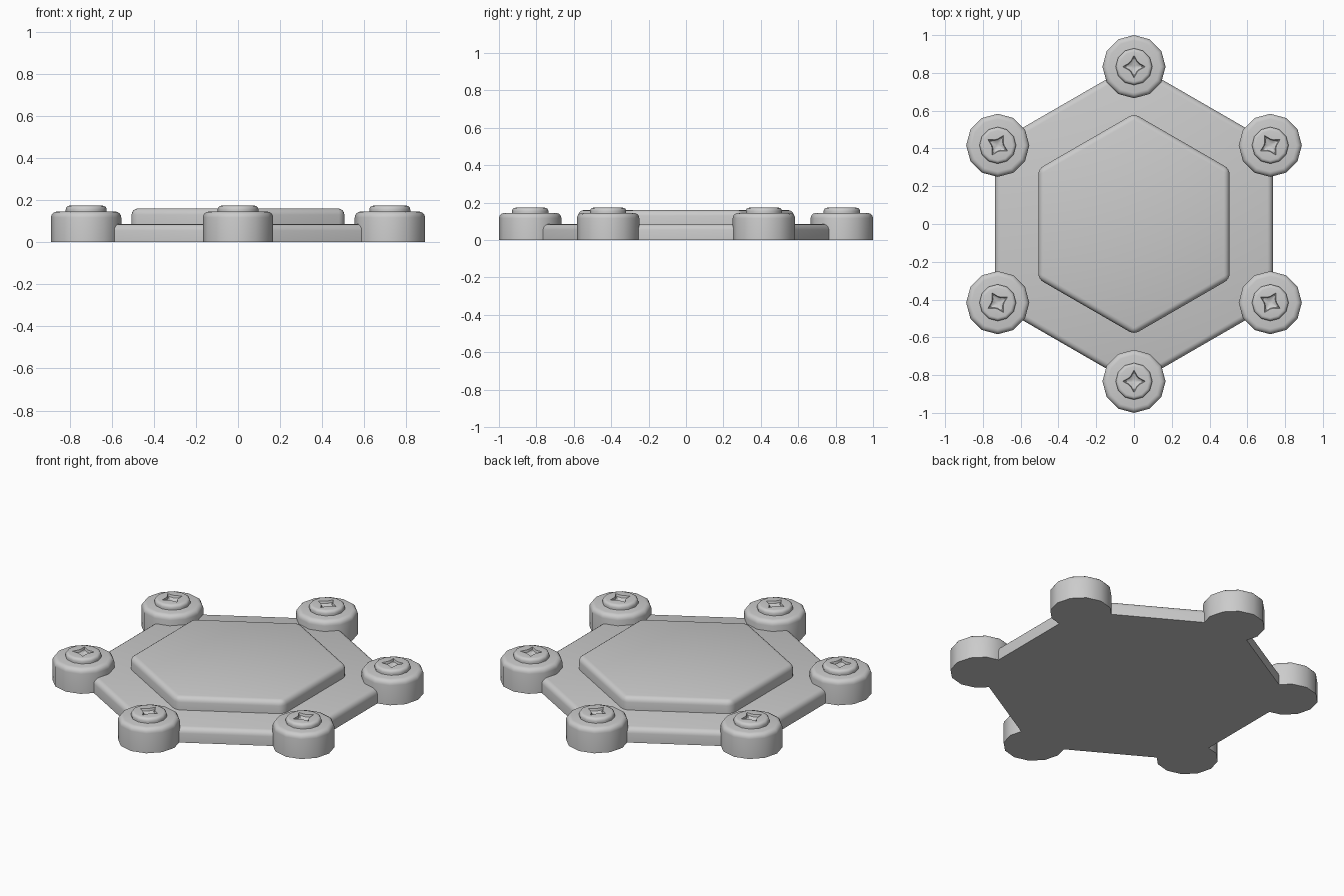
import bpy, bmesh, math

if "Cube" in bpy.data.objects:
    bpy.data.objects.remove(bpy.data.objects["Cube"])

grey = bpy.data.materials.new("light_grey")
grey.diffuse_color = (0.6, 0.6, 0.6, 1)
grey.use_nodes = True
grey.node_tree.nodes["Principled BSDF"].inputs["Base Color"].default_value = grey.diffuse_color
SIDES = 12


def finish(bm, name, loc=(0, 0, 0), turn=0.0):
    bmesh.ops.recalc_face_normals(bm, faces=bm.faces[:])
    mesh = bpy.data.meshes.new(name)
    bm.to_mesh(mesh)
    bm.free()
    mesh.materials.append(grey)
    ob = bpy.data.objects.new(name, mesh)
    bpy.context.collection.objects.link(ob)
    ob.location = loc
    ob.rotation_euler.z = turn
    bpy.ops.object.select_all(action='DESELECT')
    ob.select_set(True)
    bpy.context.view_layer.objects.active = ob
    bpy.ops.object.shade_smooth_by_angle(angle=math.radians(35))
    return ob


def hex_plate(name, radius, z0, z1, bevel):
    """Hexagonal slab with rounded top and upright edges."""
    bm = bmesh.new()
    bot, top = ([bm.verts.new((radius * math.sin(math.pi * i / 3),
                               radius * math.cos(math.pi * i / 3), z))
                 for i in range(6)] for z in (z0, z1))
    bm.faces.new(bot)
    bm.faces.new(top)
    for i in range(6):
        j = (i + 1) % 6
        bm.faces.new((bot[i], bot[j], top[j], top[i]))
    bmesh.ops.recalc_face_normals(bm, faces=bm.faces[:])
    edges = [e for e in bm.edges if max(v.co.z for v in e.verts) > z0 + 1e-4]
    bmesh.ops.bevel(bm, geom=edges, offset=bevel, segments=4,
                    profile=0.5, affect='EDGES')
    return finish(bm, name)


def stack(name, rings, loc, turn):
    """Skin a list of rings; each ring is (list of radii, z)."""
    bm = bmesh.new()
    loops = []
    for radii, z in rings:
        loops.append([bm.verts.new((r * math.cos(math.tau * i / SIDES),
                                    r * math.sin(math.tau * i / SIDES), z))
                      for i, r in enumerate(radii)])
    for a, b in zip(loops, loops[1:]):
        for i in range(SIDES):
            j = (i + 1) % SIDES
            bm.faces.new((a[i], a[j], b[j], b[i]))
    bm.faces.new(loops[0])
    bm.faces.new(loops[-1])
    return finish(bm, name, loc, turn)


def rounded_side(r, z0, z1, bevel, steps=4):
    """Rings of an upright wall ending in a rounded top rim."""
    rings = [([r] * SIDES, z0)]
    for k in range(steps + 1):
        a = math.pi / 2 * k / steps
        rings.append(([r - bevel * (1 - math.cos(a))] * SIDES,
                      z1 - bevel * (1 - math.sin(a))))
    return rings


def star(tip, waist):
    """Four-pointed star with hollow sides."""
    return [tip if i % 3 == 0 else waist for i in range(SIDES)]


# Base and raised centre panel
hex_plate("base_plate", 0.85, 0.0, 0.085, 0.03)
hex_plate("centre_panel", 0.584, 0.07, 0.16, 0.03)

# Corner bosses, each topped by a screw with a star-shaped recess
boss = rounded_side(0.167, 0.0, 0.145, 0.028)
screw = rounded_side(0.097, 0.135, 0.173, 0.018) + [
    (star(0.06, 0.034), 0.173),
    (star(0.054, 0.030), 0.160),
    (star(0.022, 0.013), 0.150),
]
for n in range(6):
    angle = math.pi / 2 + n * math.pi / 3
    loc = (0.833 * math.cos(angle), 0.833 * math.sin(angle), 0)
    stack(f"corner_boss_{n + 1}", boss, loc, angle)
    stack(f"screw_head_{n + 1}", screw, loc, angle)
